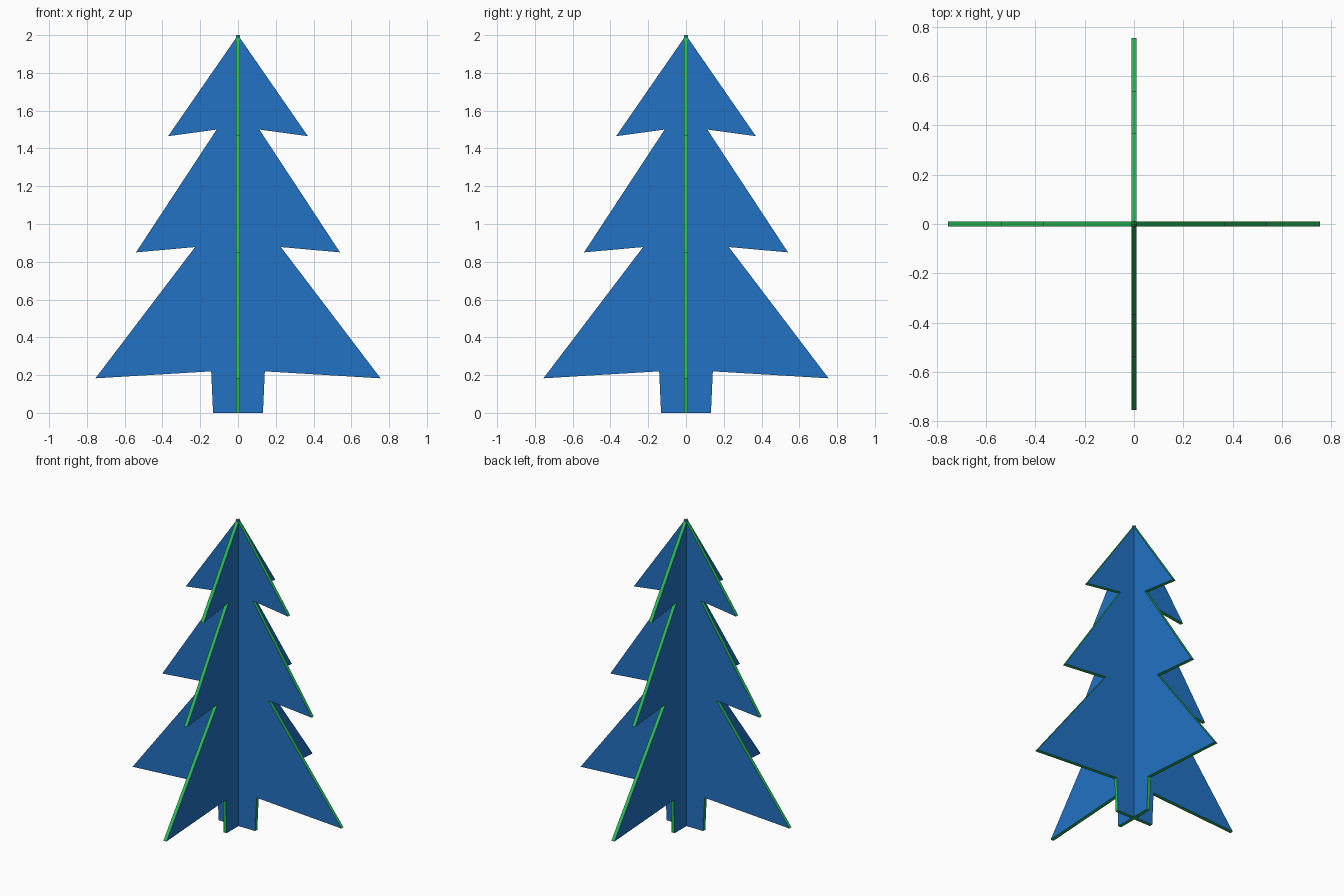
import bpy, bmesh, math
from mathutils import Matrix

cube = bpy.data.objects.get("Cube")
if cube:
    bpy.data.objects.remove(cube, do_unlink=True)

THICKNESS = 0.022


def make_material(name, colour):
    mat = bpy.data.materials.new(name)
    mat.use_nodes = True
    mat.diffuse_color = colour
    mat.node_tree.nodes["Principled BSDF"].inputs["Base Color"].default_value = colour
    return mat


blue = make_material("blue face", (0.016, 0.168, 0.55, 1))
green = make_material("green edge", (0.022, 0.5, 0.095, 1))

# Half outline of the tree, from the tip down to the trunk foot
half = [(0, 2), (0.37, 1.465), (0.113, 1.5), (0.54, 0.85), (0.227, 0.878),
        (0.755, 0.183), (0.142, 0.22), (0.132, 0)]
outline = half + [(-x, z) for x, z in reversed(half[1:])]


def tree_plate(name, angle):
    bm = bmesh.new()
    verts = [bm.verts.new((x, -THICKNESS / 2, z)) for x, z in outline]
    face = bm.faces.new(verts)
    extruded = bmesh.ops.extrude_face_region(bm, geom=[face], use_keep_orig=True)
    moved = [g for g in extruded["geom"] if isinstance(g, bmesh.types.BMVert)]
    bmesh.ops.translate(bm, verts=moved, vec=(0, THICKNESS, 0))
    bmesh.ops.recalc_face_normals(bm, faces=bm.faces)
    # Broad sides are blue, the cut rim is green
    for f in bm.faces:
        f.material_index = 0 if abs(f.normal.y) > 0.9 else 1
    bm.transform(Matrix.Rotation(angle, 4, "Z"))
    mesh = bpy.data.meshes.new(name)
    bm.to_mesh(mesh)
    bm.free()
    mesh.materials.append(blue)
    mesh.materials.append(green)
    obj = bpy.data.objects.new(name, mesh)
    bpy.context.collection.objects.link(obj)
    return obj


# Two crossed plates
tree_plate("tree_plate_wide", 0)
tree_plate("tree_plate_deep", math.pi / 2)
